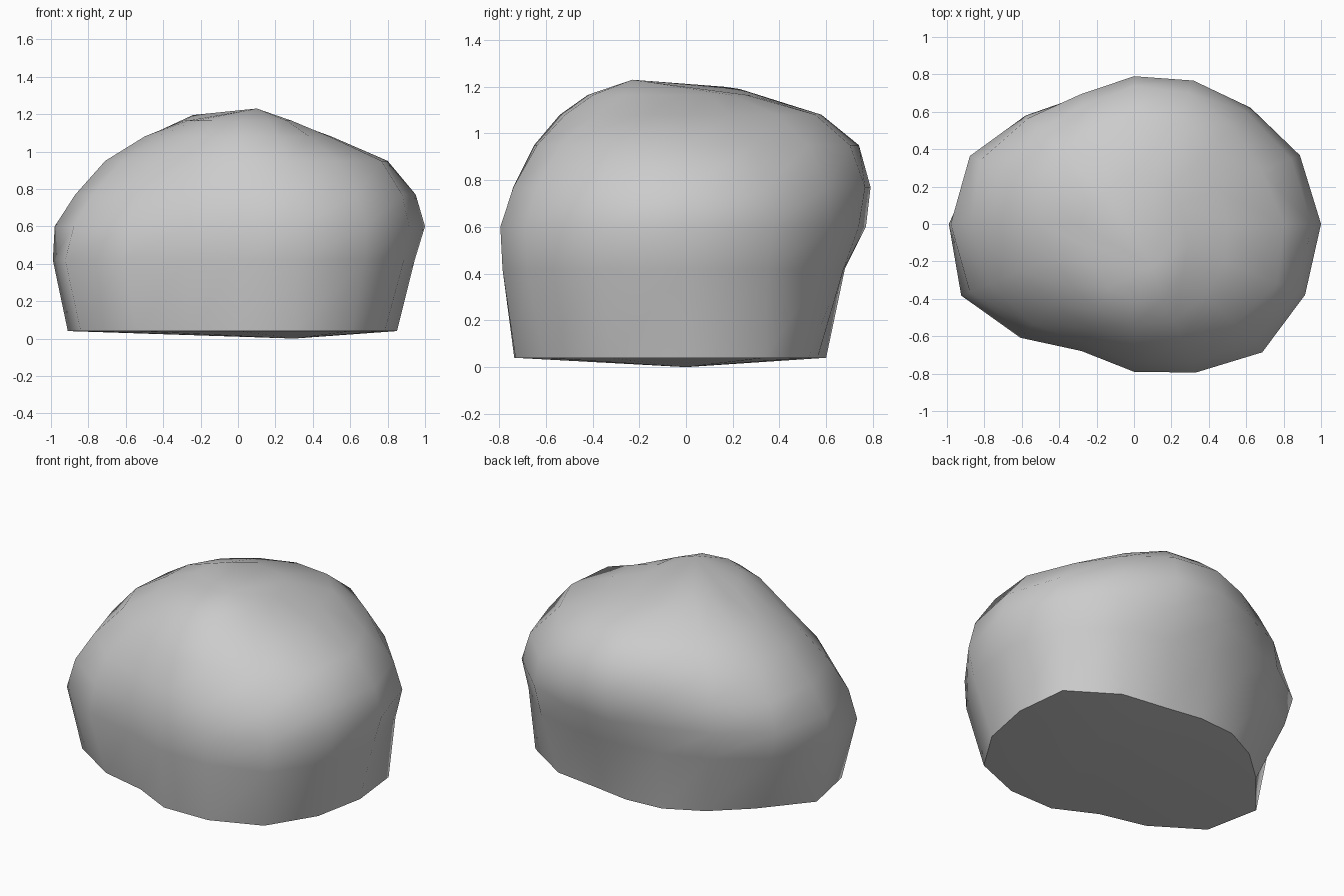
import bpy, bmesh, math

N = 16
# Horizontal rings of the boulder: height, then radius every 22.5 degrees from +x
rings = [
    (0.04, [.85, .88, .74, .61, .60, .63, .66, .73, .91, .91, .765, .66, .735, .79, .86, .85]),
    (0.42, [.945, .92, .84, .73, .68, .70, .77, .90, .99, 1.0, .86, .735, .78, .85, .96, .96]),
    (0.60, [1.0, .96, .88, .80, .77, .74, .82, .95, .98, .95, .83, .735, .79, .86, .97, .99]),
    (0.77, [.95, .91, .85, .83, .79, .75, .80, .89, .87, .84, .76, .69, .74, .80, .90, .95]),
    (0.95, [.80, .74, .74, .76, .74, .69, .71, .74, .71, .67, .61, .60, .65, .69, .76, .83]),
    (1.08, [.50, .48, .55, .60, .58, .55, .54, .53, .50, .47, .47, .50, .54, .56, .54, .53]),
    (1.165, [.27, .26, .27, .28, .28, .25, .23, .26, .29, .29, .32, .37, .42, .43, .37, .31]),
]

bm = bmesh.new()
loops = []
for z, radii in rings:
    loops.append([bm.verts.new((r * math.cos(math.tau * i / N),
                                r * math.sin(math.tau * i / N), z))
                  for i, r in enumerate(radii)])

# Sides
for low, high in zip(loops, loops[1:]):
    for i in range(N):
        j = (i + 1) % N
        bm.faces.new((low[i], low[j], high[j], high[i]))

# Crown and slightly bulged underside
peak = bm.verts.new((0.1, -0.23, 1.23))
foot = bm.verts.new((0.3, 0.0, 0.0))
for i in range(N):
    j = (i + 1) % N
    bm.faces.new((loops[-1][i], loops[-1][j], peak))
    bm.faces.new((loops[0][j], loops[0][i], foot))

# Second, lower crest on the back left of the crown
for i, lift in ((5, .025), (6, .035), (7, .03)):
    loops[-1][i].co.z += lift

bmesh.ops.recalc_face_normals(bm, faces=bm.faces[:])
mesh = bpy.data.meshes.new("boulder")
bm.to_mesh(mesh)
bm.free()
boulder = bpy.data.objects.new("boulder", mesh)
bpy.context.collection.objects.link(boulder)

# Smooth stone with a sharp base edge
bpy.context.view_layer.objects.active = boulder
boulder.select_set(True)
bpy.ops.object.shade_smooth_by_angle(angle=math.radians(55))
